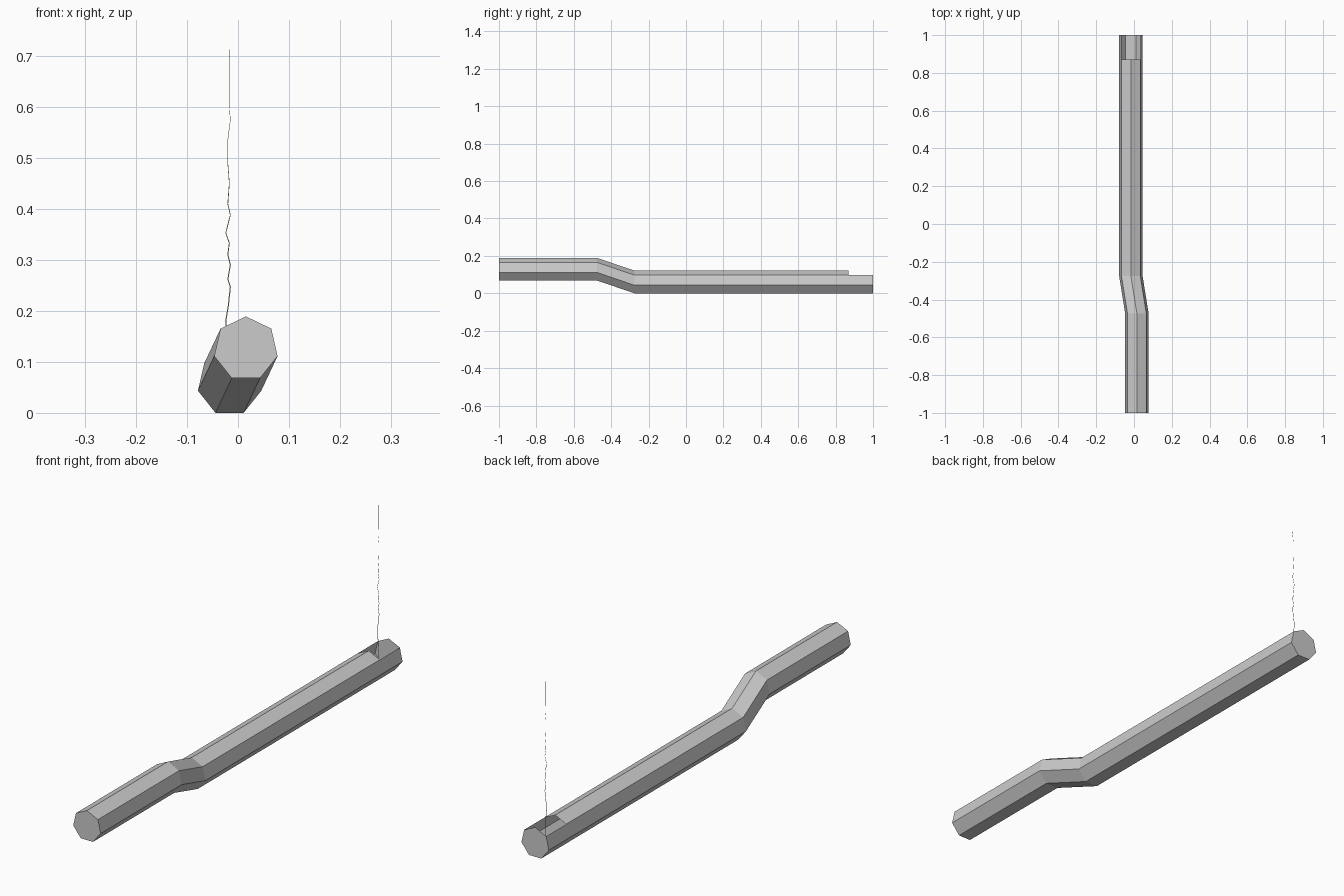
import bpy, bmesh, math
from mathutils import Vector

cube = bpy.data.objects.get("Cube")
if cube:
    bpy.data.objects.remove(cube, do_unlink=True)


def material(name, rgb):
    mat = bpy.data.materials.new(name)
    mat.use_nodes = True
    color = (*rgb, 1.0)
    mat.diffuse_color = color
    mat.node_tree.nodes["Principled BSDF"].inputs["Base Color"].default_value = color
    return mat


def finish(bm, name, mat):
    mesh = bpy.data.meshes.new(name)
    bm.to_mesh(mesh)
    bm.free()
    mesh.materials.append(mat)
    obj = bpy.data.objects.new(name, mesh)
    bpy.context.collection.objects.link(obj)
    return obj


grey = material("light grey", (0.6, 0.6, 0.6))

# Seven-sided pipe swept along a cranked path: (x, y, z) of each section centre
SIDES, RADIUS = 7, 0.0637
path = [(0.0155, -1, 0.1255), (0.0155, -0.475, 0.1255), (-0.0165, -0.276, 0.0575),
        (-0.0165, 0.87, 0.0575), (-0.0165, 1, 0.0575)]
bm = bmesh.new()
rings = []
for x, y, z in path:
    angles = [math.tau * k / SIDES for k in range(SIDES)]
    rings.append([bm.verts.new((x + RADIUS * math.sin(a), y, z + RADIUS * math.cos(a)))
                  for a in angles])

# Walls, leaving the two roof facets of the last section open as a slot
for i, (near, far) in enumerate(zip(rings, rings[1:])):
    for k in range(SIDES):
        if i == len(path) - 2 and k in (0, SIDES - 1):
            continue
        n = (k + 1) % SIDES
        bm.faces.new((near[k], far[k], far[n], near[n]))

# End caps
bm.faces.new(rings[0])
bm.faces.new(reversed(rings[-1]))
finish(bm, "pipe", grey)

# Thin wavering wisp rising out of the slot, a flat ribbon that tapers upward
wisp = [(-0.02, 0.06), (-0.018, 0.12), (-0.024, 0.18), (-0.019, 0.21), (-0.015, 0.247),
        (-0.02, 0.262), (-0.015, 0.29), (-0.02, 0.31), (-0.017, 0.333), (-0.024, 0.353),
        (-0.015, 0.388), (-0.02, 0.41), (-0.017, 0.45), (-0.02, 0.49), (-0.02, 0.535),
        (-0.015, 0.575), (-0.017, 0.6), (-0.017, 0.742)]
bm = bmesh.new()
last = None
for x, z in wisp:
    half = 0.0015 * (1 - z / 0.8)
    pair = [bm.verts.new(Vector((x + s * half, 0.935, z))) for s in (-1, 1)]
    if last:
        bm.faces.new((last[0], last[1], pair[1], pair[0]))
    last = pair
finish(bm, "smoke_wisp", grey)
